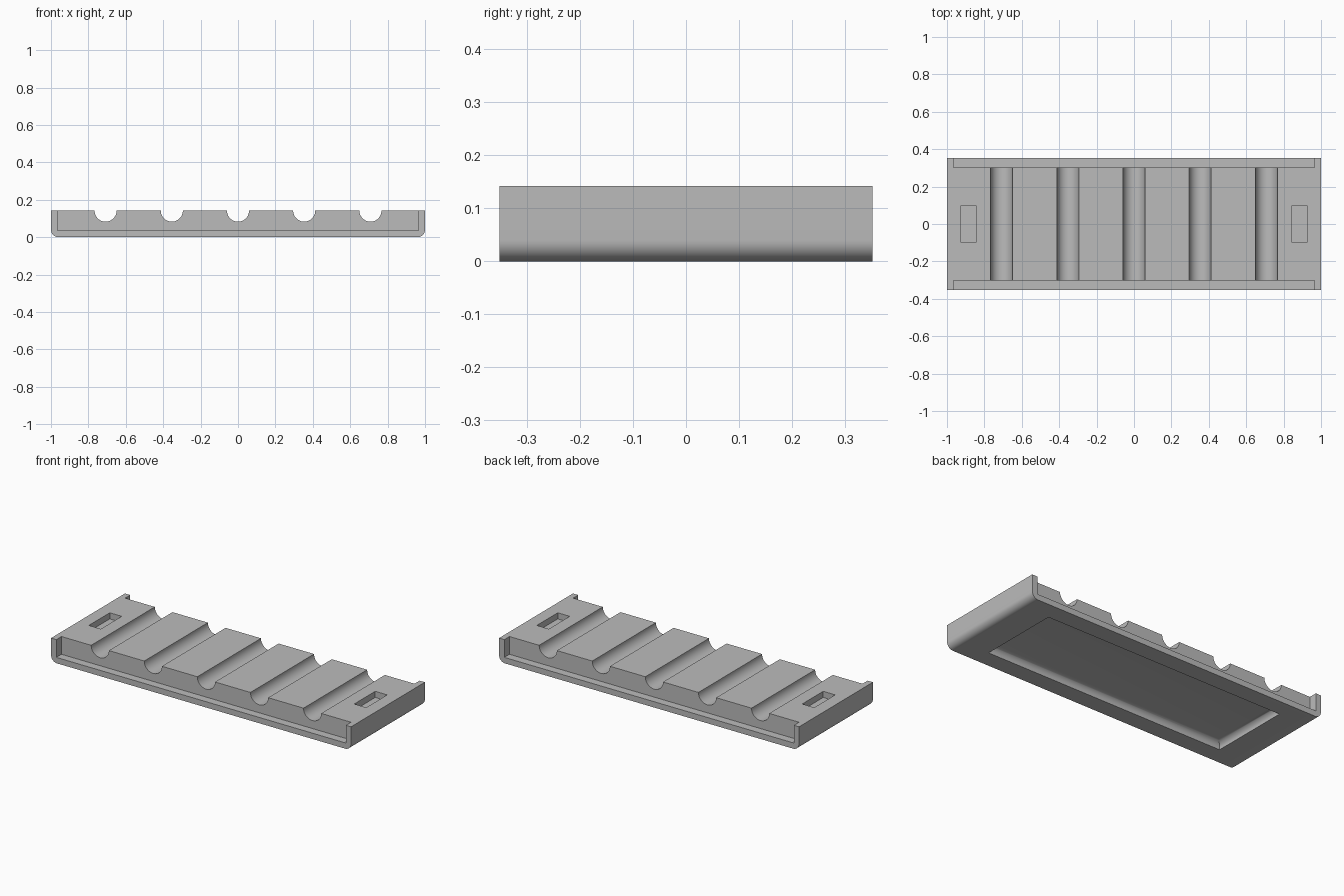
import bpy, bmesh
from math import pi, cos, sin

cube = bpy.data.objects.get("Cube")
if cube:
    bpy.data.objects.remove(cube, do_unlink=True)

LENGTH, DEPTH, HEIGHT = 2.0, 0.704, 0.142
CORNER = 0.04            # rounding of the lower end edges
WALL, FLOOR = 0.035, 0.035
SIDE_Y = 0.303           # side faces of the grooved block
GROOVE_R = 0.059

grey = bpy.data.materials.new("plain grey")
grey.use_nodes = True
grey.diffuse_color = (0.5, 0.5, 0.5, 1)
grey.node_tree.nodes["Principled BSDF"].inputs["Base Color"].default_value = (0.5, 0.5, 0.5, 1)


def make_object(name, bm):
    bmesh.ops.recalc_face_normals(bm, faces=bm.faces)
    mesh = bpy.data.meshes.new(name)
    bm.to_mesh(mesh)
    bm.free()
    mesh.materials.append(grey)
    obj = bpy.data.objects.new(name, mesh)
    bpy.context.collection.objects.link(obj)
    return obj


def extrude_profile(name, points, half):
    """Sweep an x-z outline along y."""
    bm = bmesh.new()
    face = bm.faces.new([bm.verts.new((x, -half, z)) for x, z in points])
    swept = bmesh.ops.extrude_face_region(bm, geom=[face])["geom"]
    verts = [v for v in swept if isinstance(v, bmesh.types.BMVert)]
    bmesh.ops.translate(bm, verts=verts, vec=(0, 2 * half, 0))
    return make_object(name, bm)


def box(name, low, high, cove=0):
    """Box between two corners, optionally with rounded top edges."""
    bm = bmesh.new()
    bmesh.ops.create_cube(bm, size=1)
    for v in bm.verts:
        v.co = [h if c > 0 else l for c, l, h in zip(v.co, low, high)]
    if cove:
        edges = [e for e in bm.edges if all(v.co.z > high[2] - 1e-5 for v in e.verts)]
        bmesh.ops.bevel(bm, geom=edges, offset=cove, segments=8, profile=0.5, affect='EDGES')
    return make_object(name, bm)


def arc(cx, cz, r, start, end, steps):
    return [(cx + r * cos(start + (end - start) * i / steps),
             cz + r * sin(start + (end - start) * i / steps)) for i in range(steps + 1)]


# Tray outline: rounded lower corners and five half-round grooves on top
half_x = LENGTH / 2
outline = arc(-half_x + CORNER, CORNER, CORNER, pi, 1.5 * pi, 10)
outline += arc(half_x - CORNER, CORNER, CORNER, 1.5 * pi, 2 * pi, 10)
outline.append((half_x, HEIGHT))
for i in range(2, -3, -1):
    outline += arc(i * 0.354, HEIGHT, GROOVE_R, 0, -pi, 24)
outline.append((-half_x, HEIGHT))
tray = extrude_profile("grooved_tray", outline, DEPTH / 2)

# Cutters: side rebates, end slots and the coved underside recess
cutters = []
inner = half_x - WALL
for s in (-1, 1):
    y0, y1 = sorted((s * SIDE_Y, s * 0.5))
    cutters.append(box("side_rebate_cutter", (-inner, y0, FLOOR), (inner, y1, 0.3)))
    x0, x1 = sorted((s * 0.845, s * 0.925))
    cutters.append(box("end_slot_cutter", (x0, -0.1, 0.105), (x1, 0.1, 0.3)))
cutters.append(box("underside_cutter", (-0.8, -0.247, -0.1), (0.8, 0.247, 0.04), cove=0.037))

bpy.ops.object.select_all(action='DESELECT')
bpy.context.view_layer.objects.active = tray
tray.select_set(True)
for cutter in cutters:
    cutter.hide_render = True
    mod = tray.modifiers.new("cut", 'BOOLEAN')
    mod.operation = 'DIFFERENCE'
    mod.solver = 'EXACT'
    mod.object = cutter
    bpy.ops.object.modifier_apply(modifier=mod.name)
    bpy.data.objects.remove(cutter, do_unlink=True)

bpy.ops.object.shade_smooth_by_angle(angle=pi / 6)
